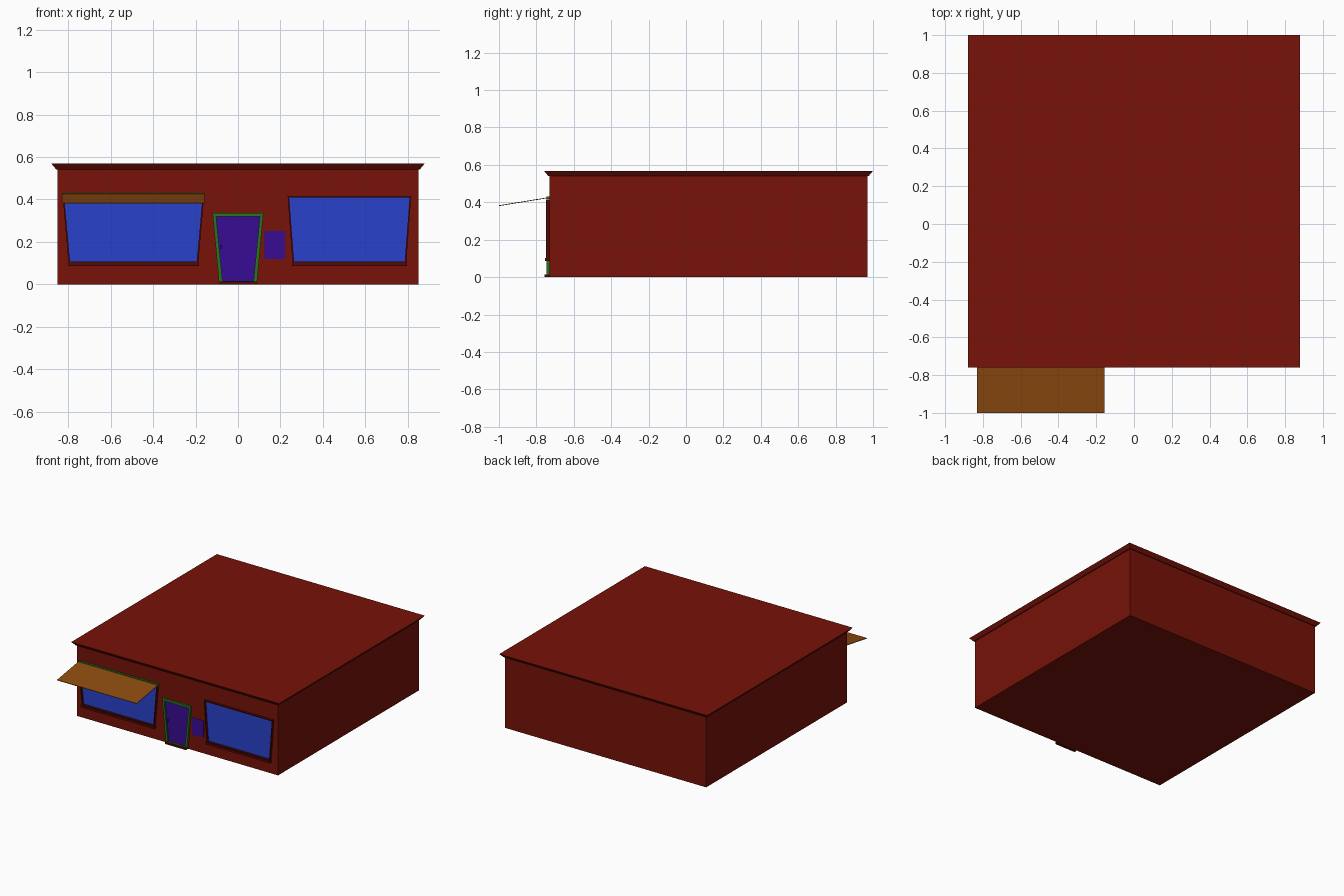
import bpy, bmesh

if "Cube" in bpy.data.objects:
    bpy.data.objects.remove(bpy.data.objects["Cube"])


def material(name, r, g, b):
    m = bpy.data.materials.new(name)
    m.diffuse_color = [(c / 255) ** 2.2 for c in (r, g, b)] + [1]
    m.use_nodes = True
    m.node_tree.nodes["Principled BSDF"].inputs["Base Color"].default_value = m.diffuse_color
    return m


RED = material("wall_red", 118, 25, 17)
TRIM = material("trim_red", 85, 17, 13)
BLUE = material("glass_blue", 45, 68, 200)
PURPLE = material("door_purple", 58, 20, 145)
GREEN = material("frame_green", 45, 115, 35)
BROWN = material("awning_brown", 140, 76, 23)


def finish(name, bm, mat):
    bmesh.ops.recalc_face_normals(bm, faces=bm.faces)
    me = bpy.data.meshes.new(name)
    bm.to_mesh(me)
    bm.free()
    me.materials.append(mat)
    ob = bpy.data.objects.new(name, me)
    bpy.context.collection.objects.link(ob)
    return ob


def loft(name, loops, mat, cap=True, closed=False):
    """Bridge successive point loops of equal length."""
    bm = bmesh.new()
    rings = [[bm.verts.new(p) for p in loop] for loop in loops]
    pairs = list(zip(rings, rings[1:])) + ([(rings[-1], rings[0])] if closed else [])
    for a, b in pairs:
        for i in range(len(a)):
            j = (i + 1) % len(a)
            bm.faces.new((a[i], a[j], b[j], b[i]))
    if cap and not closed:
        bm.faces.new(rings[0])
        bm.faces.new(rings[-1])
    return finish(name, bm, mat)


def rect(x, y0, y1, z):
    return [(-x, y0, z), (x, y0, z), (x, y1, z), (-x, y1, z)]


def box(name, x0, x1, y0, y1, z0, z1, mat):
    return loft(name, [[(x0, y0, z), (x1, y0, z), (x1, y1, z), (x0, y1, z)] for z in (z0, z1)], mat)


def trapezoid(cx, top, bottom, z0, z1, y):
    return [(cx - bottom, y, z0), (cx + bottom, y, z0), (cx + top, y, z1), (cx - top, y, z1)]


def framed_panel(name, cx, top, bottom, z0, z1, t, tb, front, frame_mat, panel_mat):
    """Tapered frame standing proud of the wall, with a panel set inside it."""
    outer = (cx, top, bottom, z0, z1)
    inner = (cx, top - t, bottom - t, z0 + tb, z1 - t)
    loft(name + "_frame", [trapezoid(*outer, WALL + 0.005), trapezoid(*outer, front),
                           trapezoid(*inner, front), trapezoid(*inner, WALL + 0.005)],
         frame_mat, closed=True)
    loft(name + "_panel", [trapezoid(*inner, WALL - 0.002), trapezoid(*inner, WALL + 0.005)], panel_mat)


WALL = -0.73

# Building body and flared roof cornice
loft("walls", [rect(0.85, WALL, 0.97, z) for z in (0, 0.542)], RED)
loft("roof_cornice", [rect(0.857, -0.737, 0.977, 0.541), rect(0.879, -0.759, 1.0, 0.568)], RED)

# Display windows with sills
for side, cx, top, bottom in (("left", -0.493, 0.333, 0.306), ("right", 0.525, 0.291, 0.268)):
    framed_panel(side + "_window", cx, top, bottom, 0.1, 0.416, 0.007, 0.008, -0.748, TRIM, BLUE)
    box(side + "_window_sill", cx - bottom - 0.003, cx + bottom + 0.003,
        -0.755, WALL, 0.087, 0.103, TRIM)

# Door, threshold, handle and small side window
framed_panel("door", 0, 0.12, 0.09, 0.013, 0.336, 0.017, 0.002, -0.745, GREEN, PURPLE)
box("door_step", -0.088, 0.088, -0.757, WALL, 0, 0.013, TRIM)
box("door_handle", -0.085, -0.077, -0.745, WALL, 0.165, 0.185, PURPLE)
box("side_window", 0.125, 0.222, -0.732, WALL, 0.12, 0.25, PURPLE)

# Sloping awning and its rail
loft("awning", [[(x, -0.735, 0.423), (x, -1.0, 0.38), (x, -1.0, 0.384), (x, -0.735, 0.427)]
                for x in (-0.83, -0.157)], BROWN)
box("awning_rail", -0.83, -0.157, -0.745, WALL, 0.418, 0.431, GREEN)
